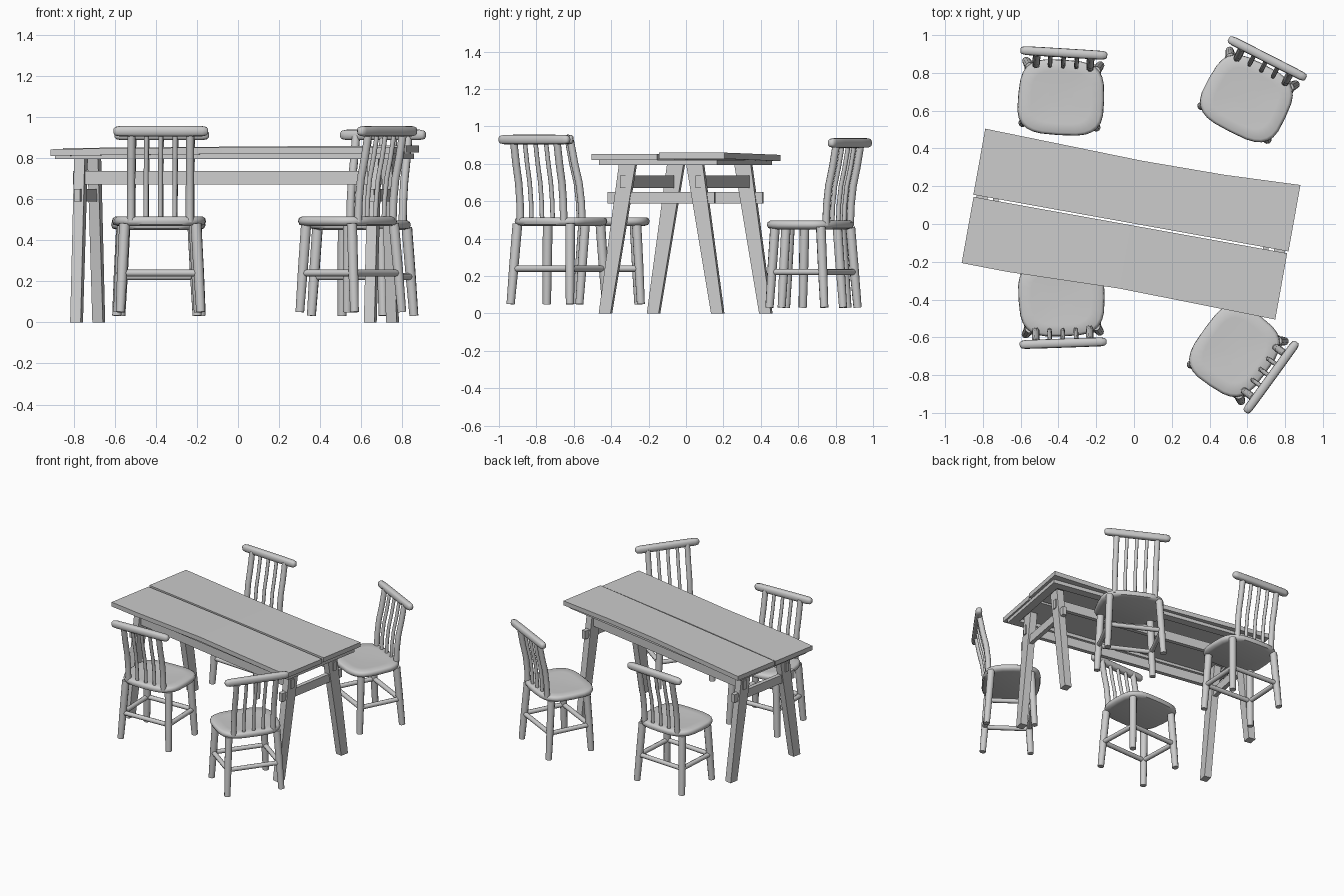
import bpy, bmesh
from math import radians, cos, sin, pi, copysign
from mathutils import Vector, Matrix

if "Cube" in bpy.data.objects:
    bpy.data.objects.remove(bpy.data.objects["Cube"])


def loft(bm, rings):
    """Skin a list of point rings and cap both ends."""
    vs = [[bm.verts.new(p) for p in r] for r in rings]
    n = len(vs[0])
    for a, b in zip(vs, vs[1:]):
        for i in range(n):
            j = (i + 1) % n
            bm.faces.new((a[i], a[j], b[j], b[i]))
    bm.faces.new(vs[0][::-1])
    bm.faces.new(vs[-1])


def tube(bm, pts, radii, sides=10):
    """Round rod through points, one radius per point."""
    pts = [Vector(p) for p in pts]
    rings = []
    for i, p in enumerate(pts):
        t = (pts[min(i + 1, len(pts) - 1)] - pts[max(i - 1, 0)]).normalized()
        a = t.cross(Vector((0, 1, 0)) if abs(t.y) < 0.7 else Vector((1, 0, 0))).normalized()
        b = t.cross(a)
        rings.append([p + (a * cos(2 * pi * k / sides) + b * sin(2 * pi * k / sides)) * radii[i]
                      for k in range(sides)])
    loft(bm, rings)


def box(bm, x0, x1, y0, y1, z0, z1):
    loft(bm, [[(x0, y0, z), (x1, y0, z), (x1, y1, z), (x0, y1, z)] for z in (z0, z1)])


def mesh(name, build):
    bm = bmesh.new()
    build(bm)
    bmesh.ops.recalc_face_normals(bm, faces=bm.faces)
    me = bpy.data.meshes.new(name)
    bm.to_mesh(me)
    bm.free()
    return me


def place(name, me, mat, smooth=False):
    ob = bpy.data.objects.new(name, me)
    bpy.context.collection.objects.link(ob)
    ob.matrix_world = mat
    if smooth:
        bpy.ops.object.select_all(action='DESELECT')
        ob.select_set(True)
        bpy.context.view_layer.objects.active = ob
        bpy.ops.object.shade_smooth_by_angle(angle=radians(50))
    return ob


# ---------------- table ----------------
LEG_U = 0.726


def plank(stations):
    # each station: u, v0, v1, top z
    return lambda bm: loft(bm, [[(u, a, z - 0.033), (u, b, z - 0.033), (u, b, z), (u, a, z)]
                                for u, a, b, z in stations])


def table_legs(bm):
    for su in (-1, 1):
        for sv in (-1, 1):
            loft(bm, [[(su * LEG_U + i * 0.026, sv * v + j * w, z)
                       for i, j in ((-1, -1), (1, -1), (1, 1), (-1, 1))]
                      for v, w, z in ((0.305, 0.032, 0), (0.18, 0.045, 0.815))])


def long_rails(bm):
    for s in (-1, 1):
        box(bm, -LEG_U - 0.034, LEG_U + 0.034, s * 0.205 - 0.015, s * 0.205 + 0.015, 0.67, 0.737)


def cross_rails(bm):
    for s in (-1, 1):
        box(bm, s * LEG_U - 0.015, s * LEG_U + 0.015, -0.29, 0.29, 0.588, 0.65)


def under_frame(bm):
    for s in (-1, 1):
        box(bm, -0.83, 0.83, s * 0.29 - 0.03, s * 0.29 + 0.03, 0.795, 0.822)
        box(bm, s * 0.80 - 0.03, s * 0.80 + 0.03, -0.26, 0.26, 0.795, 0.822)


table = Matrix.Translation((-0.017, -0.002, 0)) @ Matrix.Rotation(radians(-10.2), 4, 'Z')
for name, build in (
        ("back_plank", plank([(-0.848, 0.007, 0.362, 0.848), (0, 0.007, 0.342, 0.855),
                              (0.44, 0.007, 0.346, 0.858), (0.847, 0.007, 0.364, 0.86)])),
        ("front_plank", plank([(-0.845, -0.36, -0.004, 0.842), (-0.6, -0.363, -0.004, 0.846),
                               (0, -0.345, -0.004, 0.852), (0.842, -0.36, -0.004, 0.853)])),
        ("table_legs", table_legs), ("long_rails", long_rails),
        ("cross_rails", cross_rails), ("under_frame", under_frame)):
    place(name, mesh(name, build), table)


# ---------------- chair (faces -y) ----------------
def seat(bm):
    def ring(s, z):
        out = []
        for k in range(28):
            a = 2 * pi * k / 28
            c, d = cos(a), sin(a)
            x = copysign(abs(c) ** 0.6, c) * 0.228
            y = copysign(abs(d) ** 0.6, d) * 0.2
            out.append((x * s * (1 - 0.15 * y), y * s - 0.01, z))
        return out
    loft(bm, [ring(0.86, 0.418), ring(0.97, 0.425), ring(1, 0.44), ring(0.985, 0.456),
              ring(0.93, 0.464), ring(0.7, 0.462), ring(0.3, 0.458)])


def leg_point(sx, back, z):
    t = z / 0.43
    foot, top = (0.172, 0.14) if back else (-0.157, -0.135)
    return (sx * (0.196 - 0.022 * t), foot + (top - foot) * t, z)


def chair_legs(bm):
    for sx in (-1, 1):
        for back in (False, True):
            tube(bm, [leg_point(sx, back, z) for z in (0, 0.2, 0.43)], (0.022, 0.025, 0.026))


def stretchers(bm):
    c = [leg_point(sx, b, 0.19) for sx, b in ((-1, 0), (1, 0), (1, 1), (-1, 1))]
    for i in range(4):
        tube(bm, [c[i], c[(i + 1) % 4]], (0.017, 0.017), 8)


def uprights(xs, r):
    path = ((0.155, 0.44), (0.16, 0.55), (0.172, 0.65), (0.195, 0.75), (0.218, 0.875))
    return lambda bm: [tube(bm, [(x, y, z) for y, z in path], [r] * 5) for x in xs]


def top_rail(bm):
    rings = []
    for x, s in ((-0.23, 0.45), (-0.222, 0.8), (-0.2, 0.97), (-0.1, 1), (0, 1),
                 (0.1, 1), (0.2, 0.97), (0.222, 0.8), (0.23, 0.45)):
        ring = []
        for k in range(12):
            c, d = cos(2 * pi * k / 12), sin(2 * pi * k / 12)
            ring.append((x, 0.226 + copysign(abs(c) ** 0.7, c) * 0.024 * s,
                         0.88 + copysign(abs(d) ** 0.7, d) * 0.026 * s))
        rings.append(ring)
    loft(bm, rings)


parts = [(n, mesh(n, f)) for n, f in (
    ("seat", seat), ("chair_legs", chair_legs), ("stretchers", stretchers),
    ("back_posts", uprights((-0.143, 0.143), 0.02)),
    ("spindles", uprights((-0.07, 0, 0.07), 0.012)), ("top_rail", top_rail))]

# four chairs: x, y, height, heading
for i, (x, y, z, a) in enumerate(((-0.383, -0.405, 0.05, 182), (-0.385, 0.68, 0.032, -3.5),
                                  (0.543, -0.678, 0.05, 234), (0.603, 0.675, 0.032, -27))):
    m = Matrix.Translation((x, y, z)) @ Matrix.Rotation(radians(a), 4, 'Z')
    for n, me in parts:
        place(f"chair_{i + 1}_{n}", me, m, True)
